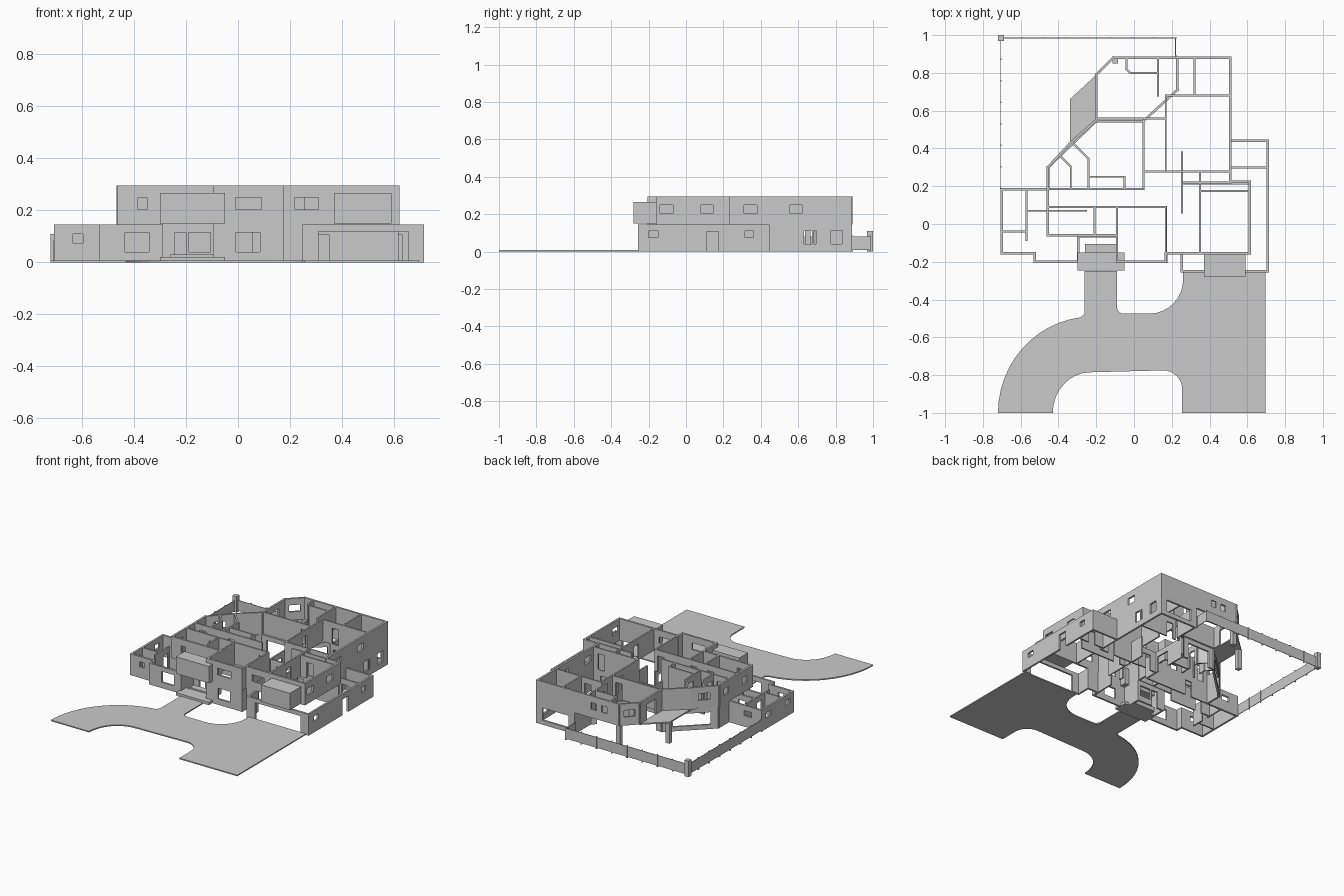
import bpy, bmesh, math
from mathutils import Matrix, Vector

grey = bpy.data.materials.new("plain grey")
grey.diffuse_color = (0.59, 0.59, 0.59, 1)
T = 0.013                      # wall thickness
LOW, MID, TOP = 0.0, 0.146, 0.295


def finish(bm, name):
    me = bpy.data.meshes.new(name)
    bmesh.ops.recalc_face_normals(bm, faces=bm.faces)
    bm.to_mesh(me)
    bm.free()
    ob = bpy.data.objects.new(name, me)
    me.materials.append(grey)
    bpy.context.collection.objects.link(ob)
    return ob


def add_box(bm, x0, x1, y0, y1, z0, z1, m=Matrix()):
    c = Vector(((x0 + x1) / 2, (y0 + y1) / 2, (z0 + z1) / 2))
    mat = m @ Matrix.Translation(c) @ Matrix.Diagonal((x1 - x0, y1 - y0, z1 - z0, 1))
    bmesh.ops.create_cube(bm, size=1, matrix=mat)


def add_wall(bm, p, q, z0, z1, holes=(), t=T):
    """Wall from p to q; holes are (start, end, bottom, top) in x, or in y for walls steeper than 50 degrees."""
    p, q = Vector(p), Vector(q)
    d = q - p
    k = 0 if abs(d.x) * 1.2 >= abs(d.y) else 1
    if d[k] < 0:
        p, q, d = q, p, -d
    m = Matrix.Translation((p.x, p.y, 0)) @ Matrix.Rotation(math.atan2(d.y, d.x), 4, 'Z')
    s = d.length / d[k]
    at = -t / 2
    for a, b, zb, zt in sorted(holes):
        a, b = (a - p[k]) * s, (b - p[k]) * s
        add_box(bm, at, a, -t / 2, t / 2, z0, z1, m)
        if zb > z0:
            add_box(bm, a, b, -t / 2, t / 2, z0, zb, m)
        if zt < z1:
            add_box(bm, a, b, -t / 2, t / 2, zt, z1, m)
        at = b
    add_box(bm, at, d.length + t / 2, -t / 2, t / 2, z0, z1, m)


def storey(name, z0, z1, walls, t=T):
    bm = bmesh.new()
    for w in walls:
        add_wall(bm, w[0], w[1], z0, z1, w[2:], t)
    return finish(bm, name)


def box(name, *dims):
    bm = bmesh.new()
    add_box(bm, *dims)
    return finish(bm, name)


def slab(name, pts, z0, z1):
    bm = bmesh.new()
    f = bm.faces.new([bm.verts.new((x, y, z0)) for x, y in pts])
    r = bmesh.ops.extrude_face_region(bm, geom=[f])
    bmesh.ops.translate(bm, vec=(0, 0, z1 - z0),
                        verts=[v for v in r['geom'] if isinstance(v, bmesh.types.BMVert)])
    return finish(bm, name)


def win(a, b, zb=0.04, zt=0.114):      # tall window
    return (a, b, zb, zt)


def small(a, b):                       # small high window
    return (a, b, 0.075, 0.11)


def up(a, b):                          # upper storey window
    return (a, b, 0.204, 0.25)


def door(a, w=0.05):                   # ground floor doorway
    return (a, a + w, 0, 0.108)


def updoor(a, w=0.05):                 # upper storey doorway
    return (a, a + w, MID, 0.255)


# ground floor outside walls
storey("lower_outer_walls", LOW, MID, [
    ((-.70, .185), (-.70, -.155), small(-.12, -.07), small(.09, .14)),
    ((-.70, -.155), (-.525, -.155), small(-.635, -.595)),
    ((-.525, -.155), (-.525, -.2)),
    ((-.525, -.2), (-.295, -.2), win(-.435, -.342)),
    ((-.295, -.2), (-.295, -.065)),
    ((-.295, -.065), (-.09, -.065), (-.245, -.2, 0, .115), win(-.19, -.105)),
    ((-.09, -.065), (-.09, -.2)),
    ((-.09, -.2), (.17, -.2), win(-.008, .085)),
    ((.17, -.2), (.17, -.155)),
    ((.17, -.155), (.252, -.155)),
    ((.252, -.155), (.252, -.25)),
    ((.252, -.25), (.709, -.25), (.31, .655, 0, .118)),
    ((.709, -.25), (.709, .44), small(-.2, -.15), door(.11, .065), small(.315, .36)),
    ((.709, .44), (.51, .44)),
    ((.51, .44), (.51, .88), win(.63, .695), win(.775, .835)),
    ((.51, .88), (.23, .88), win(.27, .47, .03)),
    ((.23, .88), (.23, .71)),
    ((.23, .71), (.05, .545), (.08, .2, 0, .115)),
    ((.05, .545), (-.2, .545), (-.16, .01, 0, .115)),
    ((-.2, .545), (-.455, .3), (-.42, -.25, .03, .115)),
    ((-.455, .3), (-.455, .185)),
    ((-.455, .185), (-.70, .185), small(-.63, -.57)),
])

# ground floor partitions
storey("lower_inner_walls", LOW, MID, [
    ((-.455, .185), (.05, .185), door(-.32)),
    ((-.57, .185), (-.57, -.085), door(.0)),
    ((-.70, -.04), (-.57, -.04)),
    ((-.57, .07), (-.255, .07), door(-.5)),
    ((.05, .185), (.05, .545), door(.3, .1)),
    ((.05, .278), (.51, .278), door(.1, .1), door(.4)),
    ((.51, .3), (.709, .3), door(.58)),
    ((.51, .278), (.51, .44)),
    ((.255, .38), (.255, .06)),
    ((.255, .215), (.51, .215), door(.3)),
    ((.51, .215), (.612, .215)),
    ((.23, .68), (.51, .68), door(.25)),
    ((.17, -.155), (.17, .09), door(-.02, .08)),
], .010)

# upper floor outside walls
storey("upper_outer_walls", MID, TOP, [
    ((-.457, .3), (-.457, -.06), up(.0, .05), up(.2, .25)),
    ((-.457, -.06), (-.09, -.06), up(-.385, -.35)),
    ((-.09, -.06), (-.09, -.2)),
    ((-.09, -.2), (.168, -.2), up(-.01, .09)),
    ((.168, -.2), (.168, -.155)),
    ((.168, -.155), (.614, -.155), up(.22, .31)),
    ((.614, -.155), (.614, .225), up(-.14, -.07), up(.08, .145)),
    ((.614, .225), (.51, .225)),
    ((.51, .225), (.51, .88), up(.31, .38), up(.555, .62)),
    ((.51, .88), (-.11, .88), up(-.02, .02), up(.06, .1)),
    ((-.11, .88), (-.2, .79), up(-.18, -.13)),
    ((-.2, .79), (-.2, .55), updoor(.62, .1)),
    ((-.2, .55), (-.335, .43)),
    ((-.335, .43), (-.457, .3), up(-.42, -.37)),
])

# upper floor partitions
storey("upper_inner_walls", MID, TOP, [
    ((-.2, .558), (.168, .558), updoor(.09)),
    ((.168, .68), (.168, .278), updoor(.45)),
    ((.168, .68), (.51, .68), updoor(.24)),
    ((.128, .88), (.128, .68), updoor(.71)),
    ((.32, .88), (.32, .68)),
    ((-.02, .8), (.128, .8)),
    ((-.04, .82), (-.04, .88)),
    ((-.04, .82), (-.02, .8)),
    ((.168, .278), (.51, .278), updoor(.42)),
    ((.26, .22), (.51, .22), updoor(.33)),
    ((.35, .278), (.35, -.155), updoor(.02)),
    ((.35, .175), (.614, .175), updoor(.4)),
    ((-.457, .09), (.168, .09), updoor(-.28), updoor(-.15), updoor(.1)),
    ((.168, .09), (.168, -.155)),
    ((-.21, .09), (-.21, -.06)),
    ((-.09, .09), (-.09, -.06)),
    ((-.457, .185), (.05, .185), updoor(-.42), updoor(-.2)),
    ((-.24, .185), (-.24, .345), updoor(.27)),
    ((-.24, .345), (-.325, .43)),
    ((-.335, .185), (-.335, .305), updoor(.2)),
    ((-.335, .305), (-.39, .36)),
    ((-.24, .25), (-.05, .25)),
    ((-.05, .25), (-.05, .185)),
], .010)

# balcony floor at the back corner
slab("balcony_floor", [(-.34, .43), (-.2, .55), (-.2, .79), (-.34, .66)], .140, .149)

# patio posts
for i, (x, y) in enumerate([(-.10, .865), (-.325, .65)]):
    box(f"patio_post_{i}", x - .015, x + .015, y - .015, y + .015, 0, MID)

# front bays over the door and the garage
box("door_bay", -.3, -.05, -.245, -.15, .15, .266)
box("garage_bay", .37, .59, -.28, -.15, .15, .266)

# entrance steps
box("entrance_step", -.3, -.05, -.245, -.15, 0, .02)
box("inner_step", -.26, -.09, -.15, -.105, 0, .03)

# driveway with curved sweeps


def arc(cx, cy, rx, ry, a0, a1, n=8):
    return [(cx + rx * math.cos(math.radians(a0 + (a1 - a0) * i / n)),
             cy + ry * math.sin(math.radians(a0 + (a1 - a0) * i / n))) for i in range(n + 1)]


outline = [(.695, -.255), (.695, -1), (.255, -1)]
outline += arc(.155, -.875, .10, .10, 0, 90)
outline += arc(-.23, -1, .20, .215, 90, 180)
outline += arc(-.22, -1, .50, .51, 180, 97, 12)
outline += [(-.262, -.475), (-.262, -.25), (-.09, -.25)]
outline += arc(-.055, -.44, .035, .035, 180, 270, 4)
outline += arc(.08, -.295, .18, .18, 270, 360)
outline += [(.26, -.255)]
slab("driveway", outline, 0, .008)

# garden fence: panels, posts and the corner pillar
bm = bmesh.new()
for p, q, n in [((-.705, .985), (.22, .985), 8), ((-.705, .19), (-.705, .985), 7),
                ((.22, .89), (.22, .985), 1)]:
    add_wall(bm, p, q, .008, .08, t=.004)
    for i in range(n + 1):
        x, y = Vector(p).lerp(Vector(q), i / n)
        add_box(bm, x - .004, x + .004, y - .004, y + .004, 0, .085)
finish(bm, "garden_fence")
box("fence_pillar", -.72, -.688, .968, 1.0, 0, .11)
